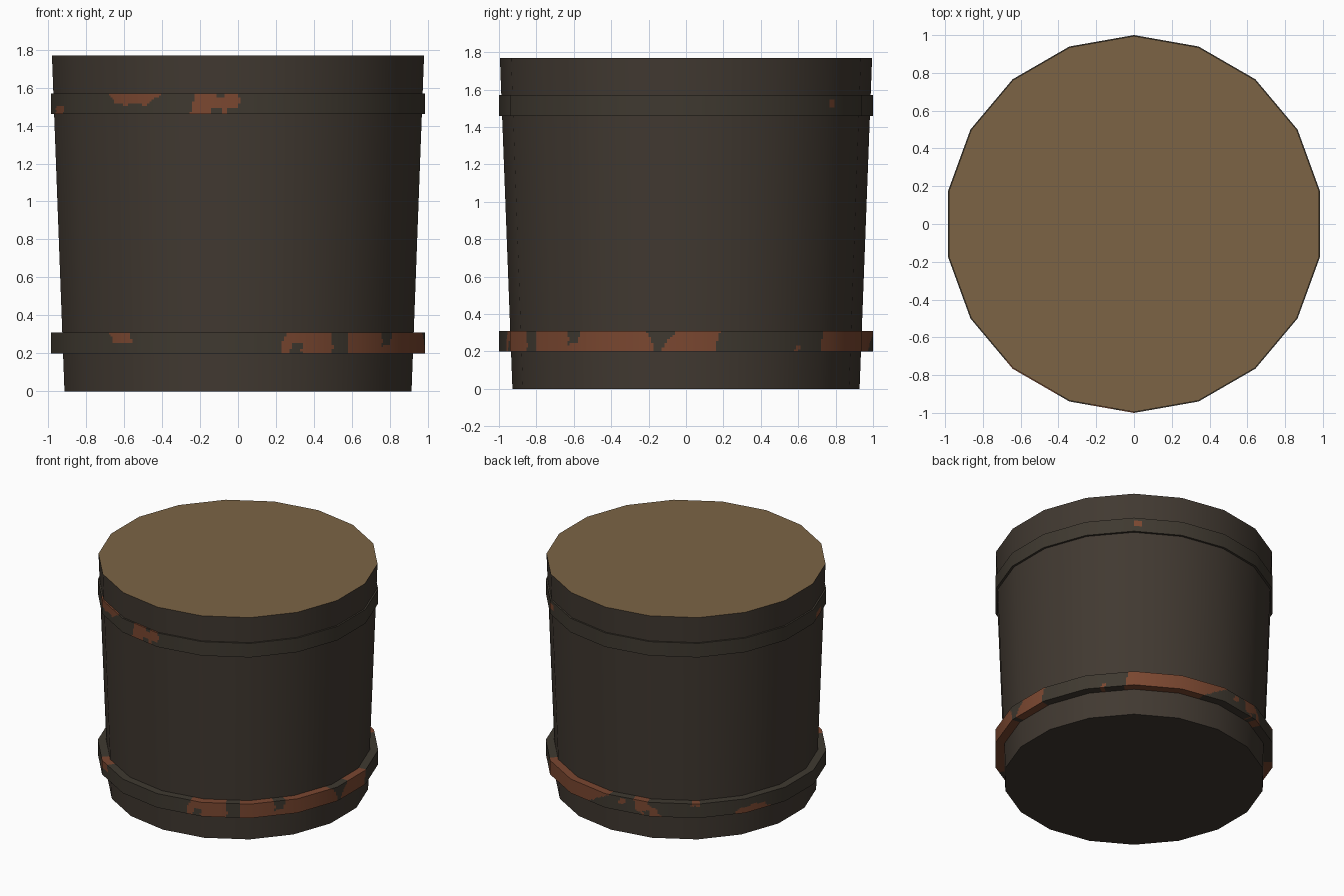
import bpy, bmesh, math
from mathutils import Vector, noise

if "Cube" in bpy.data.objects:
    bpy.data.objects.remove(bpy.data.objects["Cube"])

SIDES, COLS, ROWS = 18, 24, 10      # band grid: columns per side, rows


def material(name, rgb):
    m = bpy.data.materials.new(name)
    lin = [((c / 255 + 0.055) / 1.055) ** 2.4 for c in rgb]
    m.diffuse_color = (*lin, 1)
    m.use_nodes = True
    m.node_tree.nodes["Principled BSDF"].inputs["Base Color"].default_value = m.diffuse_color
    return m


DARK = material("dark_wood", (65, 57, 49))
LID = material("tan_contents", (124, 100, 69))
IRON = material("dark_iron", (63, 57, 48))
RUST = material("rust", (122, 71, 48))


def corner(i, r, z):
    a = math.pi / 2 + 2 * math.pi * i / SIDES
    return Vector((r * math.cos(a), r * math.sin(a), z))


def body_radius(z):
    return 0.928 + 0.067 * z / 1.77


def make_object(name, bm, mats):
    me = bpy.data.meshes.new(name)
    bm.normal_update()
    bm.to_mesh(me)
    bm.free()
    for m in mats:
        me.materials.append(m)
    ob = bpy.data.objects.new(name, me)
    bpy.context.collection.objects.link(ob)
    return ob


# Tapered tub: smooth wall, dark base, tan top
bm = bmesh.new()
low = [bm.verts.new(corner(i, body_radius(0), 0)) for i in range(SIDES)]
top = [bm.verts.new(corner(i, body_radius(1.77), 1.77)) for i in range(SIDES)]
for i in range(SIDES):
    j = (i + 1) % SIDES
    bm.faces.new((low[i], low[j], top[j], top[i])).smooth = True
bm.faces.new(low[::-1])
bm.faces.new(top).material_index = 1
for e in bm.edges:
    if abs(e.verts[0].co.z - e.verts[1].co.z) < 0.01:
        e.smooth = False
make_object("tub_body", bm, [DARK, LID])


# Rust patch: start angle (bottom, top), end angle (bottom, top), height range
def inside(p, a, h):
    s0, s1, e0, e1, h0, h1 = p
    return s0 + (s1 - s0) * h <= a <= e0 + (e1 - e0) * h and h0 <= h <= h1


def is_rust(a, h, patches, notches):
    w = noise.noise(Vector((a * 0.3, h * 3, 1.7)))
    a2, h2 = a + 1.3 * w, h + 0.12 * w
    h2 = min(max(h2, 0), 1)
    return (any(inside(p, a2, h2) for p in patches)
            and not any(inside(n, a2, h2) for n in notches))


def band(name, z0, z1, patches, notches):
    bm = bmesh.new()
    n = SIDES * COLS
    # profile: inner bottom, outer rows, inner top
    prof = [(body_radius(z0) - 0.004, z0)]
    prof += [(1.0, z0 + (z1 - z0) * k / ROWS) for k in range(ROWS + 1)]
    prof.append((body_radius(z1) - 0.004, z1))
    rings = []
    for r, z in prof:
        rings.append([bm.verts.new(corner(i // COLS, r, z).lerp(
            corner(i // COLS + 1, r, z), (i % COLS) / COLS)) for i in range(n)])
    for k in range(len(prof) - 1):
        for i in range(n):
            j = (i + 1) % n
            f = bm.faces.new((rings[k][i], rings[k][j],
                              rings[k + 1][j], rings[k + 1][i]))
            f.smooth = True
            c = f.calc_center_median()
            a = math.degrees(math.atan2(c.y, c.x))
            h = min(max((k - 0.5) / ROWS, 0.02), 0.98)
            f.material_index = int(is_rust(a, h, patches, notches))
    ob = make_object(name, bm, [IRON, RUST])
    # round shading on the outside, flat ledges
    me = ob.data
    normals = [None] * len(me.loops)
    for p in me.polygons:
        for li in p.loop_indices:
            v = me.vertices[me.loops[li].vertex_index].co
            if abs(p.normal.z) > 0.5:
                normals[li] = tuple(p.normal)
            else:
                normals[li] = tuple(Vector((v.x, v.y, 0)).normalized())
    me.normals_split_custom_set(normals)


band("lower_band", 0.20, 0.31,
     [(-77, -75, -60, -60, 0, 1), (-54, -54, -10, -12.5, 0, 1),
      (-8, -3, 9, 10.5, 0, 1), (46, 48, 80, 92, 0, 1),
      (36, 36, 38, 38, 0, 0.22), (96, 96, 99, 99, 0.5, 0.9),
      (106, 102, 116, 109, 0, 1), (127, 127, 131, 131, 0.8, 1),
      (146, 149, 162, 156, 0, 0.4), (-130, -133, -125, -125, 0.5, 1)],
     [(-74, -73, -70, -71, 0, 0.45), (-39, -40, -36, -35, 0.4, 1),
      (107, 107, 110, 110, 0, 0.4)])
band("upper_band", 1.46, 1.57,
     [(-128, -133, -123, -114, 0.45, 1), (-105, -103, -90, -90, 0, 1),
      (-166, -164, -158, -160, 0, 0.38), (50, 50, 53, 53, 0.45, 0.8)],
     [(-99, -98, -95, -97, 0, 0.35), (-97, -97, -94, -94, 0.8, 1),
      (-93, -93, -89, -89, 0, 0.3)])
